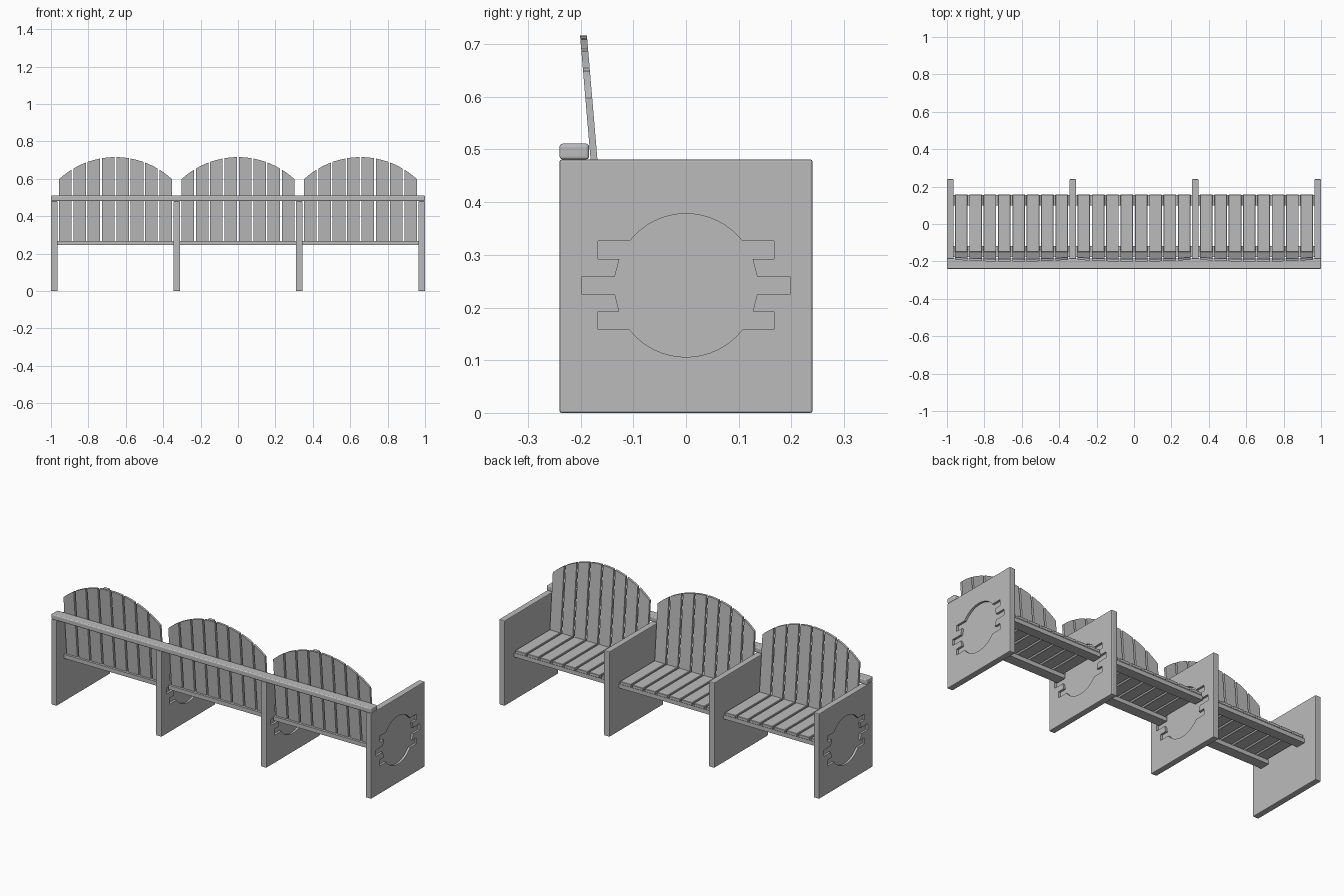
import bpy, bmesh, math

if "Cube" in bpy.data.objects:
    bpy.data.objects.remove(bpy.data.objects["Cube"])

GREY = 0.5
mat = bpy.data.materials.new("plain_grey")
mat.use_nodes = True
mat.diffuse_color = (GREY, GREY, GREY, 1)
mat.node_tree.nodes["Principled BSDF"].inputs["Base Color"].default_value = (GREY, GREY, GREY, 1)

PANEL_T = 0.035                      # thickness of the upright panels
BAY = (2 - PANEL_T) / 3              # distance between panels
SLATS, PITCH, SLAT_W = 8, 0.0767, 0.067
SEAT_Z = 0.268                       # top of the seat beams


def finish(bm, name, bevel=0.0, segments=1):
    """Turn a bmesh into an object, with bevelled edges if asked."""
    bmesh.ops.recalc_face_normals(bm, faces=bm.faces)
    if bevel:
        bmesh.ops.bevel(bm, geom=bm.edges[:], offset=bevel, segments=segments,
                        profile=0.5, affect='EDGES')
    mesh = bpy.data.meshes.new(name)
    bm.to_mesh(mesh)
    bm.free()
    obj = bpy.data.objects.new(name, mesh)
    mesh.materials.append(mat)
    bpy.context.collection.objects.link(obj)
    return obj


def box(name, x, y, z, bevel=0.0, segments=1):
    """Box from three (low, high) ranges."""
    bm = bmesh.new()
    bmesh.ops.create_cube(bm, size=1)
    for v in bm.verts:
        v.co = [lo + (c + 0.5) * (hi - lo) for c, (lo, hi) in zip(v.co, (x, y, z))]
    return finish(bm, name, bevel, segments)


def prism(name, points, shift):
    """Extrude a closed outline of 3D points along a vector."""
    bm = bmesh.new()
    face = bm.faces.new([bm.verts.new(p) for p in points])
    grown = bmesh.ops.extrude_face_region(bm, geom=[face])["geom"]
    bmesh.ops.translate(bm, vec=shift, verts=[g for g in grown if isinstance(g, bmesh.types.BMVert)])
    return finish(bm, name)


def recess_outline():
    """Disc with three short bars on each side, as (y, z) points."""
    r, half, centre = 0.136, 0.017, 0.242
    bars = ((0.067, 0.167), (0, 0.197), (-0.067, 0.167))
    right = []
    top = math.asin((bars[0][0] + half) / r)
    steps = 8
    for i in range(steps):           # upper arc, from the top to the first bar
        a = math.pi / 2 + (top - math.pi / 2) * i / steps
        right.append((r * math.cos(a), r * math.sin(a)))
    for z, reach in bars:
        hi, lo = z + half, z - half
        right += [(math.sqrt(r * r - hi * hi), hi), (reach, hi),
                  (reach, lo), (math.sqrt(r * r - lo * lo), lo)]
    for i in range(1, steps + 1):    # lower arc
        a = -top - (math.pi / 2 - top) * i / steps
        right.append((r * math.cos(a), r * math.sin(a)))
    left = [(-y, z) for y, z in right[-2:0:-1]]
    return [(y, z + centre) for y, z in right + left]


# Upright panels, each with a shallow recess carved in one face
outline = recess_outline()
for i in range(4):
    x = -1 + PANEL_T / 2 + i * BAY
    panel = box(f"panel_{i + 1}", (x - PANEL_T / 2, x + PANEL_T / 2),
                (-0.24, 0.24), (0, 0.481), 0.004, 2)
    side = -1 if i == 0 else 1
    floor = x + side * (PANEL_T / 2 - 0.012)
    cutter = prism("recess_cutter", [(floor, y, z) for y, z in outline], (side * 0.05, 0, 0))
    cutter.hide_render = True
    mod = panel.modifiers.new("recess", 'BOOLEAN')
    mod.operation, mod.solver, mod.object = 'DIFFERENCE', 'EXACT', cutter
    bpy.context.view_layer.objects.active = panel
    bpy.ops.object.modifier_apply(modifier=mod.name)
    bpy.data.objects.remove(cutter)


def back_y(z):
    """Front surface of the leaning backrest."""
    return -0.15 - 0.085 * (z - SEAT_Z)


def arch_z(x):
    """Height of the arched backrest top."""
    radius = 0.445
    return 0.716 - radius + math.sqrt(radius * radius - x * x)


# Three seats between the panels
for b in range(3):
    mid = (b - 1) * BAY
    span = (mid - (BAY - PANEL_T) / 2, mid + (BAY - PANEL_T) / 2)
    box(f"front_beam_{b + 1}", span, (0.1, 0.156), (SEAT_Z - 0.023, SEAT_Z))
    box(f"rear_beam_{b + 1}", span, (-0.176, -0.118), (SEAT_Z - 0.023, SEAT_Z))
    for s in range(SLATS):
        c = (s - (SLATS - 1) / 2) * PITCH
        lo, hi = c - SLAT_W / 2, c + SLAT_W / 2
        box(f"seat_slat_{b + 1}_{s + 1}", (mid + lo, mid + hi), (-0.15, 0.158),
            (SEAT_Z, SEAT_Z + 0.017), 0.002)
        # Backrest slat with a piece of the arch as its top
        tops = [lo + (hi - lo) * k / 4 for k in range(5)]
        shape = [(hi, SEAT_Z), (lo, SEAT_Z)] + [(t, arch_z(t)) for t in tops]
        prism(f"back_slat_{b + 1}_{s + 1}",
              [(mid + x, back_y(z), z) for x, z in shape], (0, -0.013, 0))

# Long rail behind the backrests, resting on the panels
box("top_rail", (-1, 1), (-0.24, -0.184), (0.481, 0.511), 0.006, 3)
